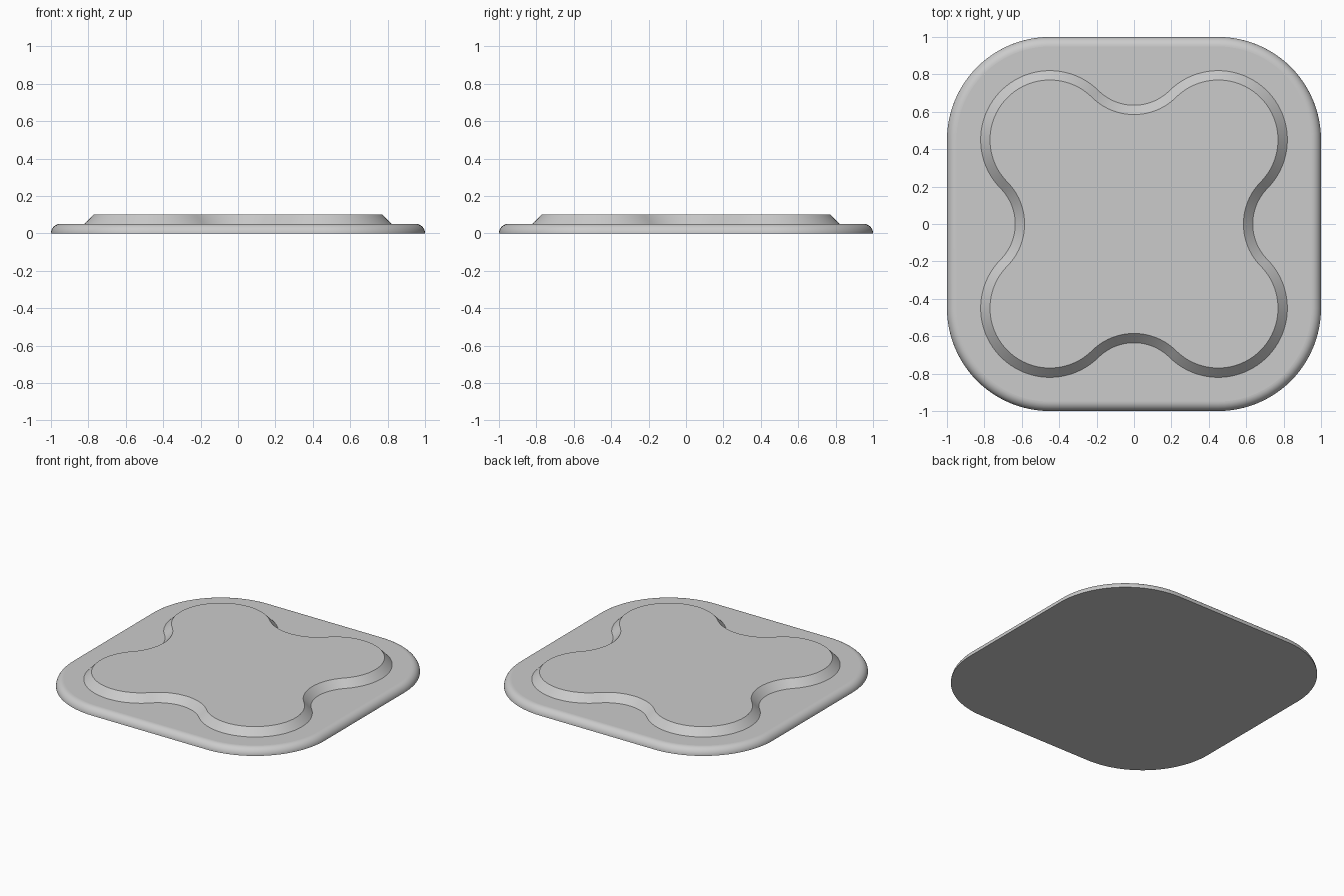
import bpy, bmesh, math
from mathutils import Vector

cube = bpy.data.objects.get("Cube")
if cube:
    bpy.data.objects.remove(cube, do_unlink=True)

PLATE_TOP, PANEL_TOP = 0.051, 0.102
CENTRE = 0.45           # shared centre of plate corners and panel lobes

grey = bpy.data.materials.new("light grey")
grey.use_nodes = True
colour = (0.6, 0.6, 0.6, 1)
grey.diffuse_color = colour
grey.node_tree.nodes["Principled BSDF"].inputs["Base Color"].default_value = colour


def arc(cx, cy, r, start, end, steps):
    """Points along an arc, angles in radians."""
    return [Vector((cx + r * math.cos(a), cy + r * math.sin(a)))
            for a in (start + (end - start) * i / steps for i in range(steps + 1))]


def four_fold(points):
    """Repeat a quarter outline around the origin."""
    turns = [(1, 0), (0, 1), (-1, 0), (0, -1)]
    return [Vector((p.x * c - p.y * s, p.x * s + p.y * c))
            for c, s in turns for p in points]


def rounded_square(half):
    return four_fold(arc(CENTRE, CENTRE, half - CENTRE, 0, math.pi / 2, 24))


def four_lobes(r):
    """Convex corner lobes joined by tangent concave arcs."""
    scoop_y, reach = 0.905, 0.64
    scoop_r = reach - r
    tilt = math.atan2(scoop_y - CENTRE, CENTRE)
    lobe = arc(CENTRE, CENTRE, r, tilt - math.pi / 2 - (2 * tilt - math.pi / 2) - math.pi / 2 + tilt,
               math.pi - tilt, 48)
    # the lobe is symmetric about the diagonal
    lobe = arc(CENTRE, CENTRE, r, tilt - math.pi / 2, math.pi - tilt, 48)
    scoop = arc(0, scoop_y, scoop_r, -tilt, tilt - math.pi, 28)
    return four_fold(lobe + scoop[1:-1])


def loft(name, rings):
    """Skin a stack of (outline, height) rings and cap both ends."""
    bm = bmesh.new()
    loops = [[bm.verts.new((p.x, p.y, z)) for p in pts] for pts, z in rings]
    n = len(loops[0])
    for low, high in zip(loops, loops[1:]):
        for i in range(n):
            j = (i + 1) % n
            bm.faces.new((low[i], low[j], high[j], high[i]))
    bm.faces.new(loops[0][::-1])
    bm.faces.new(loops[-1])
    mesh = bpy.data.meshes.new(name)
    bm.to_mesh(mesh)
    bm.free()
    mesh.materials.append(grey)
    obj = bpy.data.objects.new(name, mesh)
    bpy.context.collection.objects.link(obj)
    bpy.ops.object.select_all(action='DESELECT')
    obj.select_set(True)
    bpy.context.view_layer.objects.active = obj
    bpy.ops.object.shade_smooth_by_angle(angle=math.radians(30))
    # flat caps keep the broad surfaces evenly shaded
    for poly in mesh.polygons:
        if len(poly.vertices) > 4:
            poly.use_smooth = False
    return obj


# base plate with a quarter-round upper rim
rim = arc(1 - PLATE_TOP, 0, PLATE_TOP, 0, math.pi / 2, 10)
loft("base_plate", [(rounded_square(p.x), p.y) for p in rim])

# raised panel with sloped sides, sunk slightly into the plate
loft("raised_panel", [(four_lobes(0.37), PLATE_TOP - 0.02),
                      (four_lobes(0.37), PLATE_TOP),
                      (four_lobes(0.32), PANEL_TOP)])
